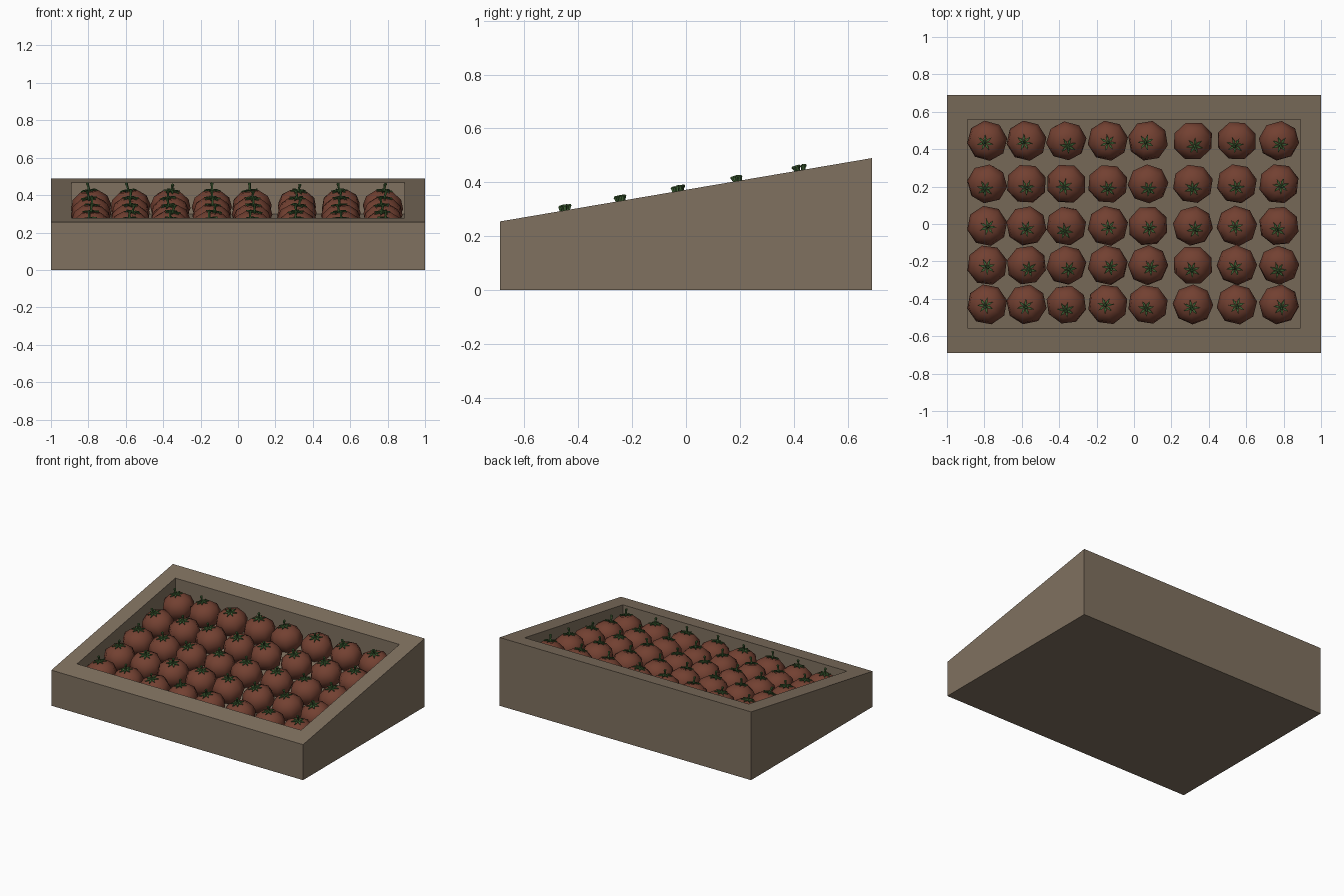
import bpy, bmesh, math, random
from mathutils import Vector, Matrix

if "Cube" in bpy.data.objects:
    bpy.data.objects.remove(bpy.data.objects["Cube"])

random.seed(4)


def material(name, rgb):
    m = bpy.data.materials.new(name)
    m.diffuse_color = (*rgb, 1)
    m.use_nodes = True
    m.node_tree.nodes["Principled BSDF"].inputs["Base Color"].default_value = m.diffuse_color
    return m


WOOD = material("brown wood", (0.216, 0.165, 0.115))
RED = material("dull red", (0.17, 0.052, 0.031))
GREEN = material("leaf green", (0.055, 0.13, 0.038))


def rim(y):
    """Height of the sloping rim at depth y."""
    return 0.255 + (y + 0.69) * 0.1703


def make_object(name, bm, mat, smooth=None):
    bmesh.ops.recalc_face_normals(bm, faces=bm.faces)
    mesh = bpy.data.meshes.new(name)
    bm.to_mesh(mesh)
    bm.free()
    mesh.materials.append(mat)
    ob = bpy.data.objects.new(name, mesh)
    bpy.context.collection.objects.link(ob)
    if smooth:
        bpy.context.view_layer.objects.active = ob
        ob.select_set(True)
        bpy.ops.object.shade_smooth_by_angle(angle=math.radians(smooth))
        ob.select_set(False)
    return ob


# Wedge crate: four loops from base, up to the rim, in, and down to the tray floor
def loop(bm, hx, y0, y1, height):
    return [bm.verts.new((x, y, height(y)))
            for x, y in ((-hx, y0), (hx, y0), (hx, y1), (-hx, y1))]


bm = bmesh.new()
loops = [loop(bm, 1.0, -0.69, 0.69, lambda y: 0.0),
         loop(bm, 1.0, -0.69, 0.69, rim),
         loop(bm, 0.89, -0.555, 0.56, rim),
         loop(bm, 0.89, -0.555, 0.56, lambda y: rim(y) - 0.17)]
for a, b in zip(loops, loops[1:]):
    for i in range(4):
        j = (i + 1) % 4
        bm.faces.new((a[i], a[j], b[j], b[i]))
bm.faces.new(loops[0])
bm.faces.new(loops[-1])
make_object("crate", bm, WOOD)


# Tomato body: low-poly squat lathe with a dimple on top
PROFILE = [(0.048, -0.088), (0.092, -0.05), (0.109, 0.0),
           (0.094, 0.05), (0.05, 0.084)]
SIDES = 8


def tomato_body():
    bm = bmesh.new()
    rings = [[bm.verts.new((r * math.cos(k * math.tau / SIDES),
                            r * math.sin(k * math.tau / SIDES), z))
              for k in range(SIDES)] for r, z in PROFILE]
    for a, b in zip(rings, rings[1:]):
        for k in range(SIDES):
            n = (k + 1) % SIDES
            bm.faces.new((a[k], a[n], b[n], b[k]))
    for ring, z in ((rings[0], -0.093), (rings[-1], 0.083)):
        tip = bm.verts.new((0, 0, z))
        for k in range(SIDES):
            bm.faces.new((ring[k], ring[(k + 1) % SIDES], tip))
    return bm


# Calyx: pointed leaves around a short bent stem with a knob
def tomato_top():
    bm = bmesh.new()
    for k in range(7):
        turn = Matrix.Rotation(k * math.tau / 7, 3, 'Z')
        pts = [(0.0, 0.0, 0.091), (0.022, -0.007, 0.095),
               (0.045, 0.0, 0.092), (0.022, 0.007, 0.095)]
        low = [bm.verts.new(turn @ Vector(p) - Vector((0, 0, 0.006))) for p in pts]
        top = [bm.verts.new(turn @ Vector(p)) for p in pts]
        bm.faces.new(top)
        bm.faces.new(low[::-1])
        for i in range(4):
            j = (i + 1) % 4
            bm.faces.new((low[i], low[j], top[j], top[i]))
    stem = [(0.0, 0.084, 0.009), (0.001, 0.105, 0.006),
            (0.004, 0.118, 0.007), (0.006, 0.127, 0.010), (0.007, 0.132, 0.006)]
    rings = [[bm.verts.new((x + r * math.cos(k * math.tau / 5),
                            r * math.sin(k * math.tau / 5), z))
              for k in range(5)] for x, z, r in stem]
    for a, b in zip(rings, rings[1:]):
        for k in range(5):
            n = (k + 1) % 5
            bm.faces.new((a[k], a[n], b[n], b[k]))
    bm.faces.new(rings[0])
    bm.faces.new(rings[-1])
    return bm


body = make_object("tomato", tomato_body(), RED, 60)
top = make_object("tomato_stem", tomato_top(), GREEN)

# Fill the tray with rows of tomatoes, each leaning a little its own way
COLUMNS = [-0.785, -0.575, -0.362, -0.14, 0.075, 0.315, 0.55, 0.775]
ROWS = [0.445, 0.215, -0.01, -0.22, -0.43]
first = True
for y in ROWS:
    for x in COLUMNS:
        lean = (Matrix.Rotation(math.radians(10 + random.uniform(-7, 9)), 4, 'X')
                @ Matrix.Rotation(math.radians(random.uniform(-9, 9)), 4, 'Y')
                @ Matrix.Rotation(random.uniform(0, math.tau), 4, 'Z'))
        place = Matrix.Translation((x, y, rim(y) - 0.112)) @ lean
        for src in (body, top):
            ob = src
            if not first:
                ob = src.copy()
                bpy.context.collection.objects.link(ob)
            ob.matrix_world = place
        first = False
